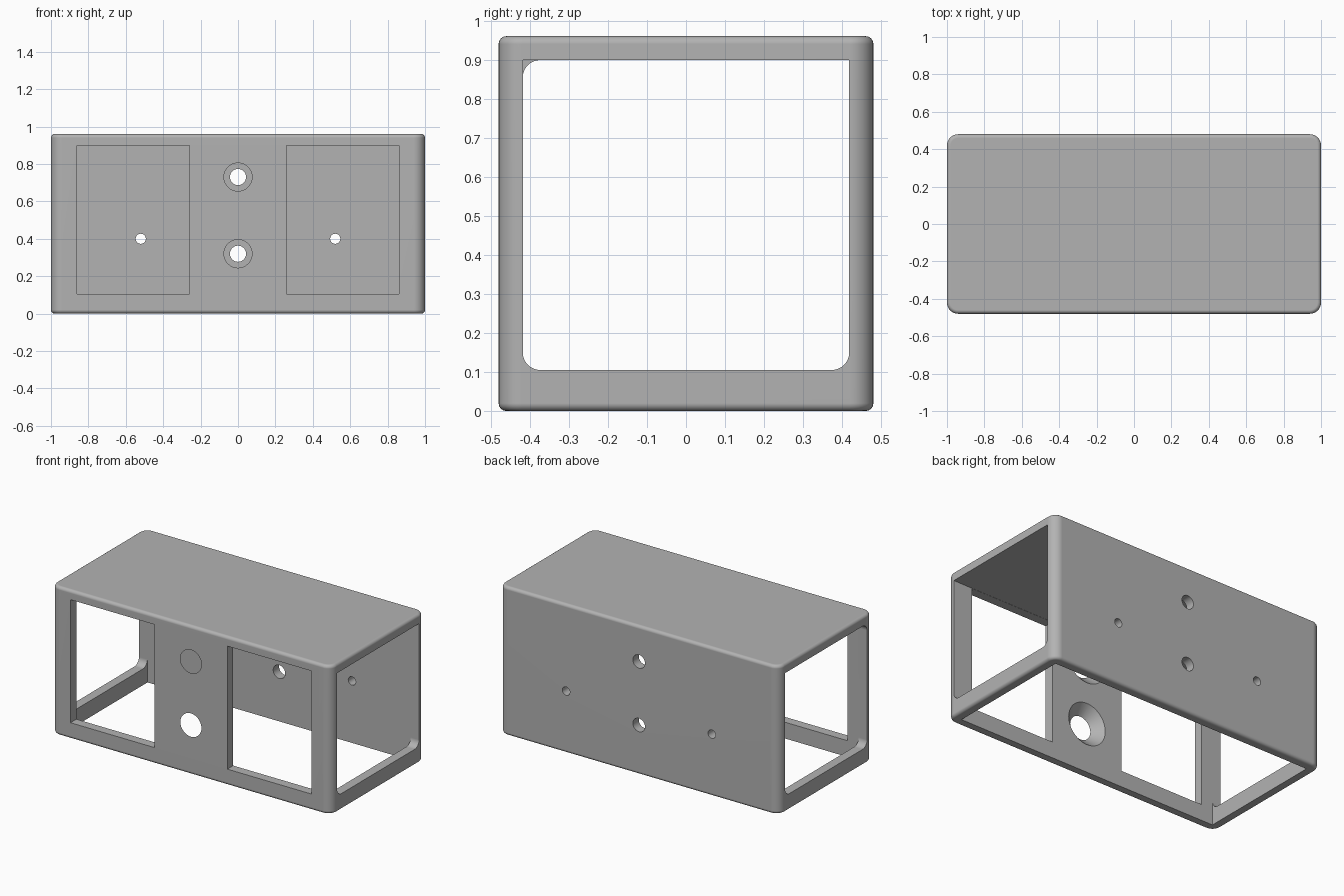
import bpy
import bmesh
from math import cos, sin, pi, radians
from mathutils import Matrix, Vector

old = bpy.data.objects.get("Cube")
if old:
    bpy.data.objects.remove(old, do_unlink=True)

LENGTH, DEPTH, HEIGHT, WALL = 2.0, 0.96, 0.96, 0.06

grey = bpy.data.materials.new("plain grey")
grey.use_nodes = True
colour = (0.45, 0.45, 0.45, 1)
grey.diffuse_color = colour
grey.node_tree.nodes["Principled BSDF"].inputs["Base Color"].default_value = colour


def make_object(name, bm):
    bmesh.ops.recalc_face_normals(bm, faces=bm.faces)
    mesh = bpy.data.meshes.new(name)
    bm.to_mesh(mesh)
    bm.free()
    mesh.materials.append(grey)
    obj = bpy.data.objects.new(name, mesh)
    bpy.context.collection.objects.link(obj)
    return obj


def box(bm, low, high):
    low, high = Vector(low), Vector(high)
    place = Matrix.Translation((low + high) / 2) @ Matrix.Diagonal((*(high - low), 1))
    return bmesh.ops.create_cube(bm, size=1, matrix=place)


def cut(body, name, bm):
    cutter = make_object(name, bm)
    cutter.hide_render = True
    mod = body.modifiers.new(name, "BOOLEAN")
    mod.operation = "DIFFERENCE"
    mod.solver = "EXACT"
    mod.object = cutter
    bpy.ops.object.modifier_apply(modifier=mod.name)
    bpy.data.objects.remove(cutter, do_unlink=True)


def box_cut(body, name, low, high):
    bm = bmesh.new()
    box(bm, low, high)
    cut(body, name, bm)


def round_cut(body, name, x, z, y0, y1, r0, r1):
    # Cylinder or cone running along y
    bm = bmesh.new()
    place = Matrix.Translation((x, (y0 + y1) / 2, z)) @ Matrix.Rotation(-pi / 2, 4, "X")
    bmesh.ops.create_cone(bm, cap_ends=True, segments=48, radius1=r0, radius2=r1,
                          depth=y1 - y0, matrix=place)
    cut(body, name, bm)


def end_cut(body, name, x0, x1, radii):
    # Opening with its own radius at each corner, counter-clockwise from low y, low z
    y, z0, z1 = 0.418, 0.105, 0.899
    corners = [(-y, z0, 1, 1), (y, z0, -1, 1), (y, z1, -1, -1), (-y, z1, 1, -1)]
    bm = bmesh.new()
    verts = []
    for i, ((cy, cz, sy, sz), r) in enumerate(zip(corners, radii)):
        steps = 8 if r else 0
        for k in range(steps + 1):
            a = pi + i * pi / 2 + k * pi / 2 / max(steps, 1)
            verts.append(bm.verts.new((x0, cy + r * (sy + cos(a)) if r else cy,
                                       cz + r * (sz + sin(a)) if r else cz)))
    face = bm.faces.new(verts)
    side = bmesh.ops.extrude_face_region(bm, geom=[face])["geom"]
    bmesh.ops.translate(bm, vec=(x1 - x0, 0, 0),
                        verts=[v for v in side if isinstance(v, bmesh.types.BMVert)])
    cut(body, name, bm)


# Outer block: large rounding on the upright corners, small rounding on the rims
bm = bmesh.new()
box(bm, (-LENGTH / 2, -DEPTH / 2, 0), (LENGTH / 2, DEPTH / 2, HEIGHT))
upright = [e for e in bm.edges if abs(e.verts[0].co.z - e.verts[1].co.z) > 0.5]
bmesh.ops.bevel(bm, geom=upright, offset=0.06, segments=8, profile=0.5, affect="EDGES")
rims = [e for e in bm.edges if abs(e.verts[0].co.z - e.verts[1].co.z) < 0.01]
bmesh.ops.bevel(bm, geom=rims, offset=0.02, segments=4, profile=0.5, affect="EDGES")
body = make_object("housing", bm)
bpy.context.view_layer.objects.active = body
body.select_set(True)

# Hollow interior, open underneath
inner_y = DEPTH / 2 - WALL
inner_x = LENGTH / 2 - WALL
box_cut(body, "cavity", (-inner_x, -inner_y, -0.1), (inner_x, inner_y, HEIGHT - WALL))

# Open ends with rounded corners
R = 0.045
end_cut(body, "left_end_opening", 0.9, 1.1, (R, R, 0, 0))
end_cut(body, "right_end_opening", -1.1, -0.9, (R, R, 0, R))

for side in (-1, 1):
    # Front windows
    xs = sorted((side * 0.26, side * 0.86))
    box_cut(body, "window", (xs[0], -0.6, 0.105), (xs[1], -0.3, 0.899))
    # Small holes in the back wall
    round_cut(body, "small_hole", side * 0.52, 0.4, 0.3, 0.6, 0.027, 0.027)

for z in (0.32, 0.73):
    # Front holes flare toward the inside; back holes are straight
    round_cut(body, "flared_hole", 0, z, -0.49, -0.41, 0.065, 0.147)
    round_cut(body, "back_hole", 0, z, 0.3, 0.6, 0.043, 0.043)

# Smooth rounded edges while keeping the walls flat
bpy.ops.object.shade_smooth_by_angle(angle=radians(30))
weighted = body.modifiers.new("flat walls", "WEIGHTED_NORMAL")
weighted.keep_sharp = True
